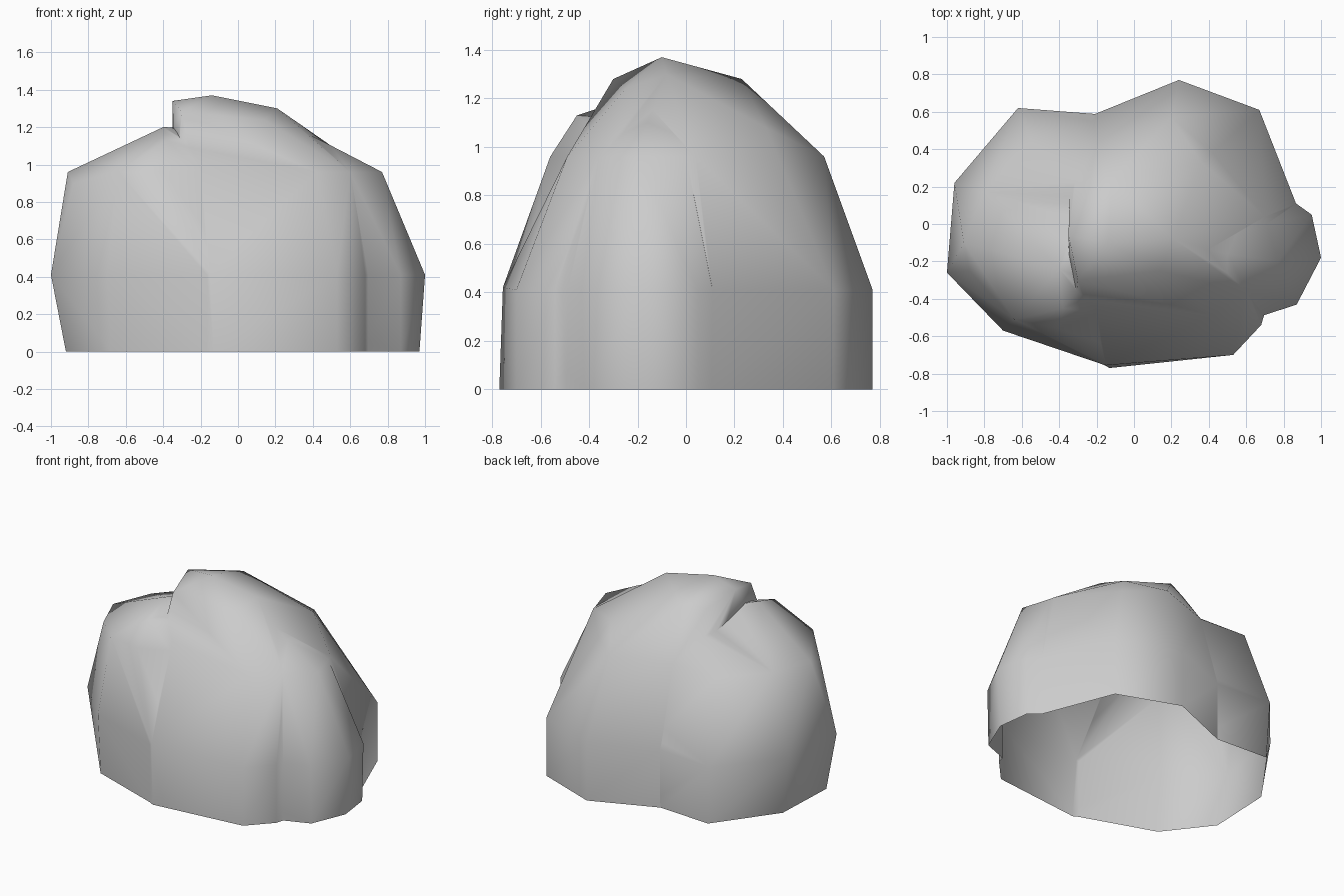
import bpy
import bmesh

default_cube = bpy.data.objects.get("Cube")
if default_cube:
    bpy.data.objects.remove(default_cube, do_unlink=True)

FLOOR, BELLY, SHOULDER = 0, .41, .96


def make_material(name, colour):
    material = bpy.data.materials.new(name)
    material.use_nodes = True
    material.diffuse_color = colour
    shader = material.node_tree.nodes["Principled BSDF"]
    shader.inputs["Base Color"].default_value = colour
    shader.inputs["Roughness"].default_value = .9
    return material


def make_lump(name, foot, belly, shoulder, crown):
    """Wrap a convex stone around level outlines and a few crown corners."""
    bm = bmesh.new()
    for height, outline in ((FLOOR, foot), (BELLY, belly), (SHOULDER, shoulder)):
        for x, y in outline:
            bm.verts.new((x, y, height))
    for corner in crown:
        bm.verts.new(corner)
    result = bmesh.ops.convex_hull(bm, input=bm.verts[:])
    unused = {item for item in result["geom_interior"] + result["geom_unused"]
              if isinstance(item, bmesh.types.BMVert)}
    bmesh.ops.delete(bm, geom=list(unused), context="VERTS")
    bmesh.ops.recalc_face_normals(bm, faces=bm.faces[:])
    mesh = bpy.data.meshes.new(name)
    bm.to_mesh(mesh)
    bm.free()
    lump = bpy.data.objects.new(name, mesh)
    bpy.context.collection.objects.link(lump)
    return lump


# Tall middle lump with a steep step on its right-hand side
main_outline = [(-.34, -.66), (-.13, -.77), (.53, -.7), (.68, -.54), (.87, .1),
                (.67, .61), (.24, .77), (-.2, .6), (-.34, .4)]
rock = make_lump(
    "rock", main_outline, main_outline,
    [(-.34, -.35), (-.1, -.47), (.42, -.49), (.6, -.36), (.7, .04),
     (.42, .38), (.2, .57), (-.2, .43), (-.34, .3)],
    [(-.35, -.06, 1.34), (-.3, -.3, 1.28), (-.14, -.1, 1.37),
     (.21, -.08, 1.3), (.14, -.25, 1.24), (-.28, .16, 1.27),
     (-.12, .23, 1.28), (.36, .33, 1.08)])

# Lower lump on the right-hand side
low_lump = make_lump(
    "low_lump",
    [(-.92, -.26), (-.68, -.57), (-.14, -.76), (-.1, .58), (-.6, .61), (-.9, .2)],
    [(-1, -.26), (-.7, -.57), (-.14, -.76), (-.1, .58), (-.62, .62), (-.96, .22)],
    [(-.91, -.1), (-.64, -.51), (-.4, -.56), (-.12, -.44),
     (-.1, .4), (-.55, .45), (-.8, .17)],
    [(-.88, -.25, .9), (-.4, -.24, 1.2), (-.38, -.45, 1.13), (-.2, -.32, 1.12),
     (-.2, 0, 1.2), (-.25, .2, 1.14)])

# Buttress on the left-hand side, blending into the back
buttress = make_lump(
    "buttress",
    [(.3, -.4), (.66, -.5), (.87, -.42), (.97, -.18), (.94, .05), (.87, .11), (.3, .05)],
    [(.3, -.4), (.66, -.5), (.87, -.43), (1, -.18), (.95, .05), (.87, .11), (.3, .05)],
    [(.3, -.35), (.62, -.36), (.77, -.2), (.71, 0), (.3, .05)],
    [(.32, -.12, 1.19), (.5, -.16, 1.1)])

# Fuse the lumps into one skin
for lump in (low_lump, buttress):
    union = rock.modifiers.new("fuse", "BOOLEAN")
    union.operation = "UNION"
    union.solver = "EXACT"
    union.object = lump
evaluated = rock.evaluated_get(bpy.context.evaluated_depsgraph_get())
fused = bpy.data.meshes.new_from_object(evaluated)
rock.modifiers.clear()
rock.data = fused
for lump in (low_lump, buttress):
    bpy.data.objects.remove(lump, do_unlink=True)

# Tidy slivers along the joins and open the underside
bm = bmesh.new()
bm.from_mesh(fused)
bmesh.ops.remove_doubles(bm, verts=bm.verts[:], dist=.03)
underside = [f for f in bm.faces if all(v.co.z < .02 for v in f.verts)]
bmesh.ops.delete(bm, geom=underside, context="FACES")
bm.to_mesh(fused)
bm.free()

# Grey stone finish
fused.materials.clear()
fused.materials.append(make_material("grey_stone", (.6, .6, .6, 1)))
bpy.context.view_layer.objects.active = rock
rock.select_set(True)
bpy.ops.object.shade_smooth_by_angle(angle=1.2)
